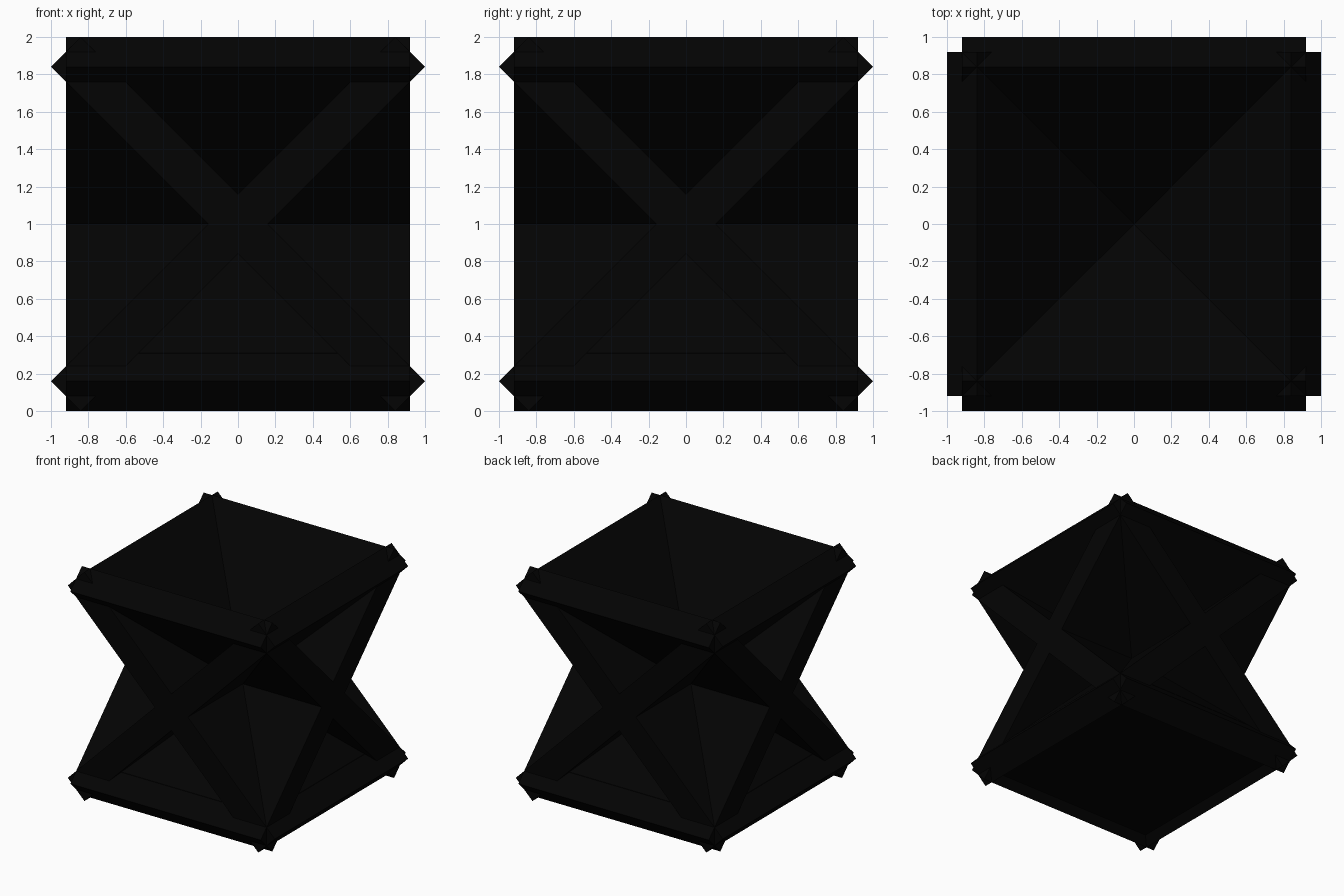
import bpy, math

if "Cube" in bpy.data.objects:
    bpy.data.objects.remove(bpy.data.objects["Cube"])

black = bpy.data.materials.new("near_black")
black.diffuse_color = (0.001, 0.001, 0.001, 1.0)
black.use_nodes = True
black.node_tree.nodes["Principled BSDF"].inputs["Base Color"].default_value = black.diffuse_color

LENGTH = 1.84 * math.sqrt(2)   # corner-to-corner length of a slab
THICK = 0.16 * math.sqrt(2)    # slab thickness
DEPTH = 1.84                   # slab width along its tilt axis
BASE_LOW, BASE_HIGH = 0.065, 0.31


def block(name, size, location=(0, 0, 1), rotation=(0, 0, 0)):
    """Flat-faced box of a given size."""
    bpy.ops.mesh.primitive_cube_add(size=1, location=location)
    ob = bpy.context.object
    ob.name = name
    ob.scale = size
    ob.rotation_euler = rotation
    ob.data.materials.append(black)
    return ob


# Two crossing pairs of slabs, tilted 45 degrees about y and about x
for label, sign in (("rising", -1), ("falling", 1)):
    tilt = sign * math.pi / 4
    block(f"{label}_slab_across_x", (LENGTH, DEPTH, THICK), rotation=(0, tilt, 0))
    block(f"{label}_slab_across_y", (DEPTH, LENGTH, THICK), rotation=(tilt, 0, 0))

# Flat base recessed in the hollow underneath, its rim just showing above the slabs
block("base_plate", (1.705, 1.705, BASE_HIGH - BASE_LOW),
      location=(0, 0, (BASE_LOW + BASE_HIGH) / 2))
